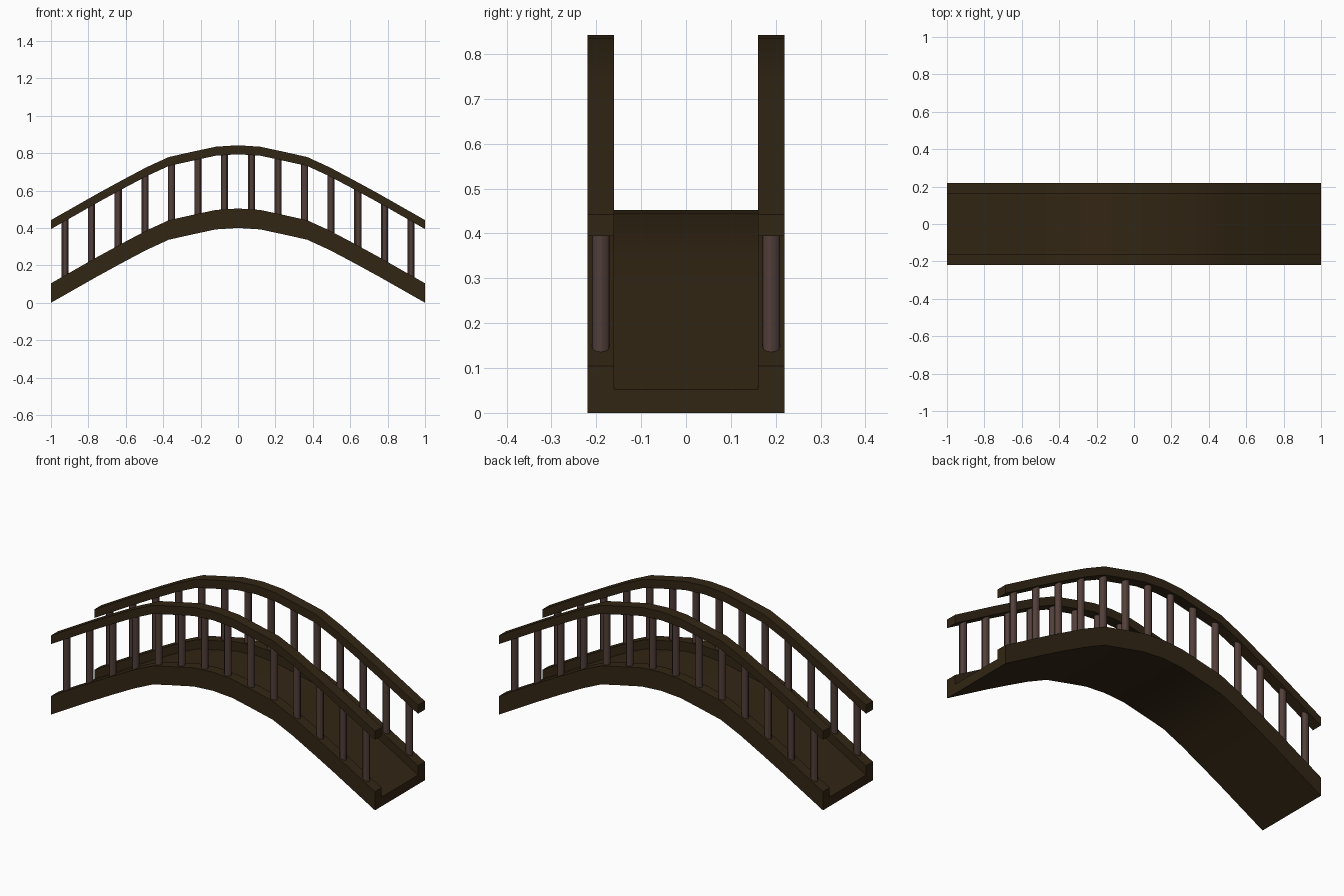
import bpy, bmesh

if "Cube" in bpy.data.objects:
    bpy.data.objects.remove(bpy.data.objects["Cube"])

def material(name, col):
    m = bpy.data.materials.new(name)
    m.diffuse_color = (*col, 1)
    m.use_nodes = True
    m.node_tree.nodes["Principled BSDF"].inputs["Base Color"].default_value = m.diffuse_color
    return m

DARK = material("dark_wood", (0.032, 0.019, 0.007))
POST = material("post_wood", (0.085, 0.05, 0.042))

# Half of the arch's underside (x, z); mirrored for the other half
HALF = [(0, 0.40), (0.12, 0.392), (0.25, 0.364), (0.37, 0.337), (0.49, 0.282),
        (0.62, 0.213), (0.75, 0.142), (0.875, 0.071), (1, 0)]
ARCH = [(-x, z) for x, z in HALF[:0:-1]] + HALF

def arch_z(x):
    for (x0, z0), (x1, z1) in zip(ARCH, ARCH[1:]):
        if x <= x1:
            return z0 + (z1 - z0) * (x - x0) / (x1 - x0)
    return 0

def sweep(name, section):
    """Carry a (y, z) cross-section along the arch."""
    bm = bmesh.new()
    rings = [[bm.verts.new((x, y, z + h)) for y, h in section] for x, z in ARCH]
    n = len(section)
    for a, b in zip(rings, rings[1:]):
        for i in range(n):
            j = (i + 1) % n
            bm.faces.new((a[i], a[j], b[j], b[i]))
    bm.faces.new(rings[0])
    bm.faces.new(rings[-1])
    bmesh.ops.recalc_face_normals(bm, faces=bm.faces)
    finish(name, bm, DARK)

def finish(name, bm, mat):
    me = bpy.data.meshes.new(name)
    bm.to_mesh(me)
    bm.free()
    ob = bpy.data.objects.new(name, me)
    bpy.context.collection.objects.link(ob)
    me.materials.append(mat)
    bpy.context.view_layer.objects.active = ob
    bpy.ops.object.select_all(action='DESELECT')
    ob.select_set(True)
    bpy.ops.object.shade_smooth_by_angle()

# Walkway with raised curbs
sweep("deck", [(-0.22, 0), (0.22, 0), (0.22, 0.104), (0.16, 0.104),
               (0.16, 0.052), (-0.16, 0.052), (-0.16, 0.104), (-0.22, 0.104)])

for side, s in (("front", -1), ("back", 1)):
    # Handrail
    sweep(side + "_handrail", [(s * 0.16, 0.394), (s * 0.22, 0.394),
                               (s * 0.22, 0.442), (s * 0.16, 0.442)])
    # Balusters between curb and handrail
    bm = bmesh.new()
    for i in range(14):
        x = -0.925 + 1.85 * i / 13
        low, high = arch_z(x) + 0.08, arch_z(x) + 0.415
        made = bmesh.ops.create_cone(bm, cap_ends=True, segments=12, radius1=0.019,
                                     radius2=0.019, depth=high - low)
        bmesh.ops.translate(bm, verts=made["verts"],
                            vec=(x, s * 0.19, (low + high) / 2))
    finish(side + "_balusters", bm, POST)
